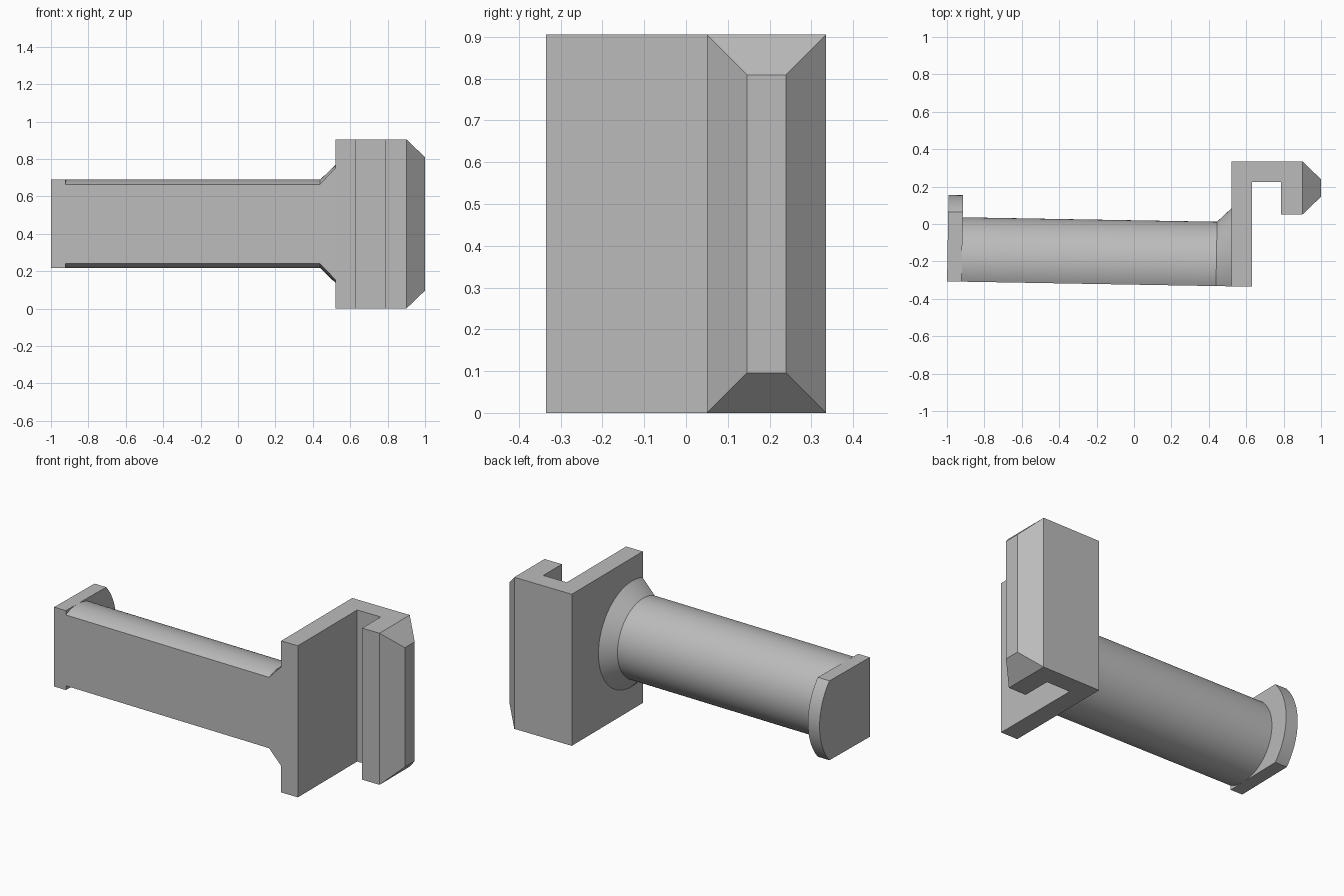
import bpy, bmesh, math

cube = bpy.data.objects.get("Cube")
if cube:
    bpy.data.objects.remove(cube, do_unlink=True)

grey = bpy.data.materials.new("light grey plastic")
grey.use_nodes = True
colour = (0.5, 0.5, 0.5, 1)
grey.diffuse_color = colour
grey.node_tree.nodes["Principled BSDF"].inputs["Base Color"].default_value = colour

HEIGHT = 0.905
FLAT = 0.107      # distance from peg axis to its flat front
RADIUS = 0.237


def finish(name, bm):
    bmesh.ops.recalc_face_normals(bm, faces=bm.faces)
    mesh = bpy.data.meshes.new(name)
    bm.to_mesh(mesh)
    bm.free()
    mesh.materials.append(grey)
    obj = bpy.data.objects.new(name, mesh)
    bpy.context.collection.objects.link(obj)
    return obj


def loft(name, sections):
    """Skin a closed solid through matching rings of points."""
    bm = bmesh.new()
    rings = [[bm.verts.new(p) for p in ring] for ring in sections]
    for a, b in zip(rings, rings[1:]):
        for i in range(len(a)):
            j = (i + 1) % len(a)
            bm.faces.new((a[i], a[j], b[j], b[i]))
    bm.faces.new(rings[0])
    bm.faces.new(rings[-1])
    return finish(name, bm)


def arc(x, r, half_angle, steps=64):
    angles = [half_angle * (2 * i / steps - 1) for i in range(steps + 1)]
    return [(x, r * math.cos(a), r * math.sin(a)) for a in angles]


def d_section(x, r):
    return arc(x, r, math.acos(-FLAT / r))


def flange_section(x):
    r = RADIUS * 1.5
    corners = [(x, -FLAT, RADIUS), (x, -FLAT, -RADIUS)]
    return arc(x, r, math.asin(RADIUS / r), 32) + corners


# Hooked bracket: extruded J profile
profile = [(0.52, -0.335), (0.63, -0.335), (0.63, 0.225), (0.785, 0.225),
           (0.785, 0.05), (0.90, 0.05), (0.90, 0.335), (0.52, 0.335)]
loft("hook_bracket", [[(x, y, z) for x, y in profile] for z in (0, HEIGHT)])

# Bevelled lip on the hook's outer face
lip = []
for x, inset in ((0.90, 0), (1.0, 0.096)):
    y0, y1, z0, z1 = 0.05 + inset, 0.335 - inset, inset, HEIGHT - inset
    lip.append([(x, y0, z0), (x, y1, z0), (x, y1, z1), (x, y0, z1)])
loft("hook_lip", lip)

# Slightly tilted peg with flared root, and its end flange
peg = loft("peg", [d_section(-1.43, RADIUS), d_section(-0.06, RADIUS),
                   d_section(0.05, RADIUS + 0.107)])
flange = loft("end_flange", [flange_section(-1.498), flange_section(-1.42)])

for obj in (peg, flange):
    obj.location = (0.5, -0.226, HEIGHT / 2)
    obj.rotation_euler.z = math.radians(-1)
    bpy.ops.object.select_all(action='DESELECT')
    obj.select_set(True)
    bpy.context.view_layer.objects.active = obj
    bpy.ops.object.shade_smooth_by_angle(angle=math.radians(25))
